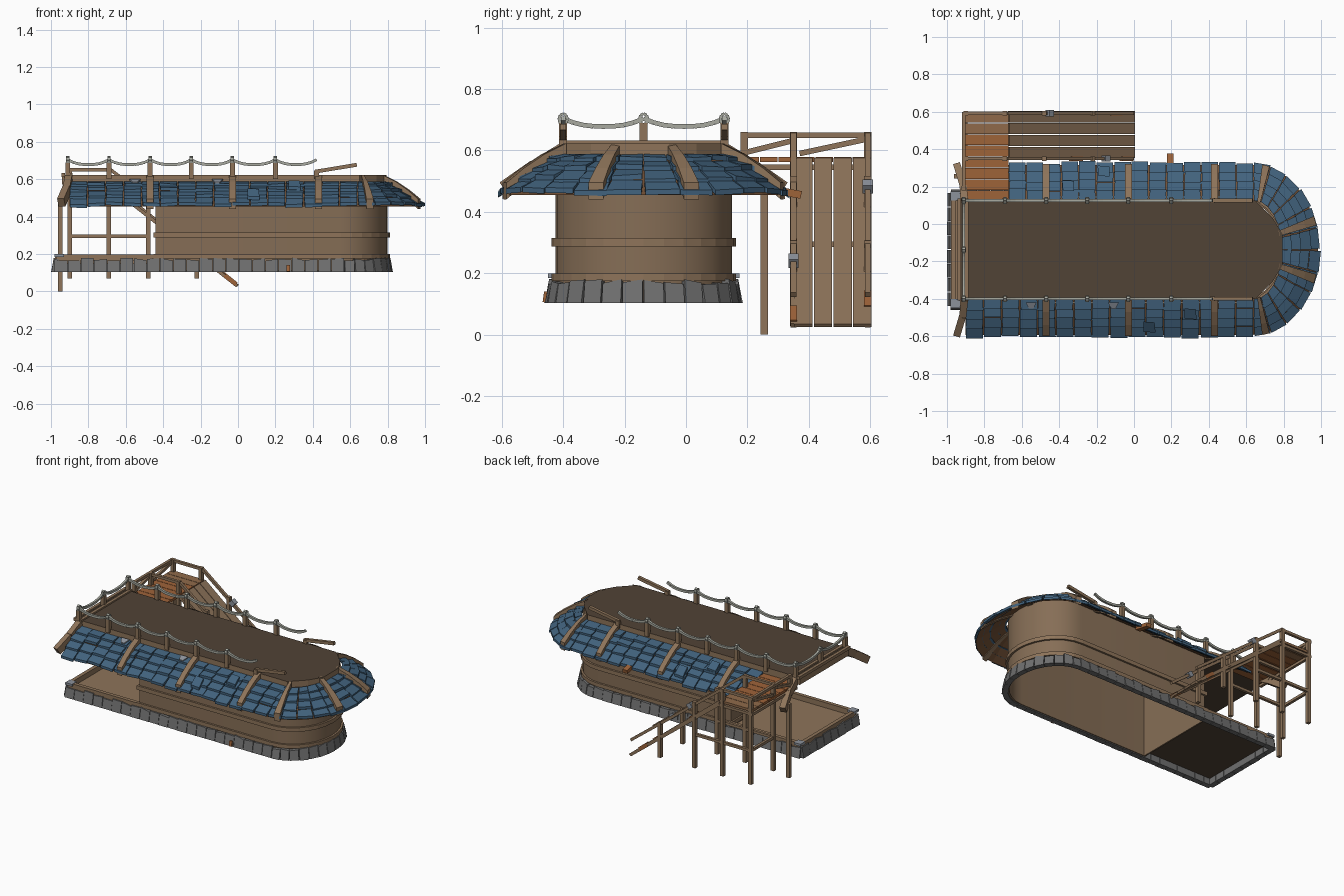
import bpy, bmesh, math, random
from mathutils import Vector as V

random.seed(4)
if "Cube" in bpy.data.objects:
    bpy.data.objects.remove(bpy.data.objects["Cube"])


def material(name, *srgb):
    m = bpy.data.materials.new(name)
    m.use_nodes = True
    col = [((c / 255 + 0.055) / 1.055) ** 2.4 for c in srgb] + [1]
    m.diffuse_color = col
    node = next(n for n in m.node_tree.nodes if n.type == 'BSDF_PRINCIPLED')
    node.inputs["Base Color"].default_value = col
    node.inputs["Roughness"].default_value = 0.9
    return m


WOOD = material("weathered wood", 142, 116, 90)
WALL = material("wall wood", 134, 110, 86)
DARK = material("dark deck wood", 81, 67, 54)
ORANGE = material("fresh orange wood", 158, 99, 57)
WORN = material("worn orange wood", 144, 106, 74)
TILE = material("blue roof tile", 66, 99, 126)
STONE = material("grey stone", 112, 112, 112)
ROPE = material("pale rope", 168, 170, 160)
METAL = material("pale grey metal", 140, 146, 155)
UNDER = material("roof underside", 114, 80, 53)


def finish(name, bm, *mats, rule=None):
    bmesh.ops.recalc_face_normals(bm, faces=bm.faces)
    bm.normal_update()
    if rule:
        for f in bm.faces:
            f.material_index = rule(f)
    me = bpy.data.meshes.new(name)
    bm.to_mesh(me)
    bm.free()
    for m in mats:
        me.materials.append(m)
    ob = bpy.data.objects.new(name, me)
    bpy.context.collection.objects.link(ob)
    return ob


def prism(bm, lo, hi):
    a = [bm.verts.new(p) for p in lo]
    b = [bm.verts.new(p) for p in hi]
    bm.faces.new(a[::-1])
    bm.faces.new(b)
    for i in range(len(a)):
        j = (i + 1) % len(a)
        bm.faces.new((a[i], a[j], b[j], b[i]))


def beam(bm, a, b, w, h=None):
    a, b = V(a), V(b)
    d = (b - a).normalized()
    side = V((1, 0, 0)) if abs(d.z) > 0.99 else d.cross(V((0, 0, 1))).normalized()
    up = side.cross(d)
    s, u = side * w / 2, up * (h or w) / 2
    ring = (s + u, u - s, -s - u, s - u)
    prism(bm, [a + r for r in ring], [b + r for r in ring])


def beams(name, mat, w, pairs, h=None):
    bm = bmesh.new()
    for a, b in pairs:
        beam(bm, a, b, w, h)
    return finish(name, bm, mat)


def outline(x0, cx, tip, half, n=14):
    """Plan with a square end at x0 and a rounded end at tip."""
    arc = [math.pi * (i / n - 0.5) for i in range(n + 1)]
    return [(x0, -half - MID), *((cx + (tip - cx) * math.cos(a), half * math.sin(a) - MID)
            for a in arc), (x0, half - MID)]


def ring(name, inner, outer, z0, z1, mat):
    bm = bmesh.new()
    loops = [[bm.verts.new((x, y, z)) for x, y in o]
             for o, z in ((inner, z0), (outer, z0), (outer, z1), (inner, z1))]
    n = len(inner)
    for k in range(4):
        p, q = loops[k], loops[(k + 1) % 4]
        for i in range(n):
            j = (i + 1) % n
            bm.faces.new((p[i], p[j], q[j], q[i]))
    return finish(name, bm, mat)


MID = 0.138

# Walls with two bands
wall_in, wall_out = outline(-0.43, 0.55, 0.79, 0.277), outline(-0.44, 0.55, 0.80, 0.287)
wall_band = outline(-0.452, 0.55, 0.813, 0.3)
walls = ring("walls", wall_in, wall_out, 0.11, 0.58, WALL)
ring("middle_band", wall_out, wall_band, 0.288, 0.315, WOOD)
ring("foot_band", wall_out, wall_band, 0.175, 0.2, WOOD)

# Stone foundation: one tapered block per step around the plan
path = [V((x, y)) for x, y in outline(-0.98, 0.57, 0.81, 0.303)]
path.append(path[0])
bm = bmesh.new()
for p, q in zip(path, path[1:]):
    n = max(1, round((q - p).length / 0.072))
    for i in range(n):
        a, b = p.lerp(q, i / n), p.lerp(q, (i + 0.96) / n)
        out = V((b.y - a.y, a.x - b.x)).normalized()
        tops = [random.uniform(0.163, 0.181) for _ in range(2)]
        o = 0.016 + random.uniform(0, 0.004)
        prism(bm, [(*c, 0.104) for c in (a - out * .02, b - out * .02, b + out * o, a + out * o)],
              [(*c, tops[k]) for c, k in ((a - out * .02, 0), (b - out * .02, 1),
                                          (b + out * .005, 1), (a + out * .005, 0))])
finish("foundation_stones", bm, STONE)
beams("foundation_patch", ORANGE, 0.02, [((0.268, -0.457, 0.105), (0.268, -0.452, 0.14))])

# Porch floor with a raised rim
bm = bmesh.new()
beam(bm, (-0.97, -MID, 0.155), (-0.44, -MID, 0.155), 0.58, 0.015)
finish("porch_floor", bm, WOOD, DARK, rule=lambda f: int(f.normal.z < -0.5))
lo, hi = -0.425, 0.15
beams("porch_rim", WOOD, 0.025, [((-0.97, lo, .18), (-0.44, lo, .18)), ((-0.97, hi, .18), (-0.44, hi, .18)),
                                ((-0.965, lo, .18), (-0.965, hi, .18))], 0.035)
beams("corner_plates", METAL, 0.05, [((-0.98, y, .192), (-0.93, y, .192)) for y in (lo, hi)], 0.015)

# Upper deck
plan = [(-0.94, -0.4), (0.65, -0.4), (0.74, -0.31), (0.795, -0.22), (0.795, -0.055), (0.74, 0.035),
        (0.65, 0.125), (-0.94, 0.125)]
bm = bmesh.new()
prism(bm, [(x, y, 0.572) for x, y in plan], [(x, y, 0.622) for x, y in plan])
finish("upper_deck", bm, WOOD, DARK, rule=lambda f: int(abs(f.normal.z) > 0.5))
beams("deck_end_trim", WOOD, 0.02, [((x, -0.41, .622), (x, 0.135, .622)) for x in (-0.935, -0.895)])


def roof(s, t, dz=0.0):
    """Point on the skirt roof: s runs front, round the end (0 to 1), back; t runs inner to outer."""
    a = math.pi * (min(max(s, 0), 1) - 0.5)
    x = 0.64 + (0.15 + 0.2 * t) * math.cos(a) + min(s, 0) - max(s - 1, 0)
    y = (0.265 + 0.195 * t) * math.sin(a) - MID
    return V((x, y, 0.587 - 0.08 * t - 0.046 * t * t + dz))


# Roof underside sheet
bm = bmesh.new()
columns = [-1.54 + i * 1.54 / 16 for i in range(16)] + [i / 12 for i in range(12)] + \
          [1 + i * 1.31 / 14 for i in range(15)]
rows = [[bm.verts.new(roof(s, t, -0.012)) for s in columns] for t in (0, 0.5, 0.97)]
for p, q in zip(rows, rows[1:]):
    for i in range(len(p) - 1):
        bm.faces.new((p[i], p[i + 1], q[i + 1], q[i]))
finish("roof_underside", bm, UNDER)

# Overlapping roof tiles, each with a little wear
bm = bmesh.new()
ROWS = 4
for s0, s1 in zip(columns, columns[1:]):
    shift = random.uniform(-0.02, 0.02)
    for r in range(ROWS):
        gap = (s1 - s0) * 0.03
        j = [random.uniform(-0.004, 0.004) for _ in range(3)]
        t0, t1 = r / ROWS, (r + 1) / ROWS + random.uniform(0, 0.06) + shift
        quad = [(s0 + gap, t0, 0.002), (s1 - gap, t0, 0.002),
                (s1 - gap + j[0], t1, 0.017 + j[1]), (s0 + gap + j[0], t1, 0.017 + j[2])]
        prism(bm, [roof(s, t, z - 0.017) for s, t, z in quad], [roof(s, t, z) for s, t, z in quad])

# Loose tiles lying on top
for s, t in ((-0.56, 0.76), (-0.34, 0.4), (1.99, 0.4), (1.8, 0.8)):
    quad = [(s - .03, t - .15), (s + .03, t - .13), (s + .035, t + .15), (s - .03, t + .13)]
    prism(bm, [roof(*c, 0.012) for c in quad], [roof(*c, 0.03) for c in quad])
finish("roof_tiles", bm, TILE)

# Pale patches on the front slope
bm = bmesh.new()
for s in (-1.19, -0.75):
    quad = [(s - .03, .08), (s + .03, .08), (s + .012, .25), (s - .012, .25)]
    prism(bm, [roof(*c, 0.014) for c in quad], [roof(*c, 0.021) for c in quad])
finish("roof_patches", bm, METAL)

# Ribs over the tiles
bm = bmesh.new()
rib_x = (-0.47, -0.03, 0.43)
for s in [x - 0.64 for x in rib_x] + [0.06, 0.39, 0.61, 0.94] + [1.64 - x for x in rib_x]:
    for t0, t1 in ((-0.03, 0.35), (0.35, 0.7), (0.7, 1.0)):
        quad = [(s - .018, t0), (s + .018, t0), (s + .018, t1), (s - .018, t1)]
        prism(bm, [roof(*c, -0.02) for c in quad], [roof(*c, 0.034) for c in quad])
for side in (-1, 1):
    y = [side * o - MID for o in (0.26, 0.35, 0.45)]
    beam(bm, (-0.905, y[0], .6), (-0.915, y[1], .545), 0.038, 0.05)
    beam(bm, (-0.915, y[1], .545), (-0.945, y[2], .475), 0.038, 0.05)
finish("roof_ribs", bm, WOOD)
beams("broken_rafter_end", ORANGE, 0.035, [((0.195, 0.27, 0.475), (0.195, 0.375, 0.455))], 0.025)

# Deck posts, ropes and rope rings
post_x = (-0.91, -0.69, -0.47, -0.25, -0.03, 0.2, 0.42)
lines = [[(x, y) for x in post_x] for y in (-0.4, 0.125)] + [[(-0.91, y) for y in (-0.4, -MID, 0.125)]]
posts, ropes, rings = [], [], bmesh.new()
for line in lines:
    for x, y in line:
        top = 0.645 if x > 0.4 else 0.69
        posts.append(((x, y, 0.6), (x, y, top)))
        if x < 0.4:
            knot = [V((x, y, 0.702)) + V((0, 0.014 * math.cos(k), 0.018 * math.sin(k)))
                    for k in (i * math.pi / 4 for i in range(9))]
            for a, b in zip(knot, knot[1:]):
                beam(rings, a, b, 0.018, 0.009)
    for p, q in zip(line, line[1:]):
        sag = [V((*V(p).lerp(V(q), k / 8), 0.678 + 0.026 * abs(k / 4 - 1) ** 2.5)) for k in range(9)]
        ropes += zip(sag, sag[1:])
beams("deck_posts", WOOD, 0.026, posts)
beams("ropes", ROPE, 0.015, ropes)
finish("rope_rings", rings, ROPE)
beams("broken_rails", WOOD, 0.02, [((0.41, y, 0.64), (0.635, y, 0.677)) for y in (-0.4, 0.125)])

# Stair landing boards
TOP, FOOT, X0 = 0.57, 0.03, -0.67
bm = bmesh.new()
for i in range(8):
    y = 0.15 + i * 0.06
    beam(bm, (-0.915, y, TOP), (X0, y, TOP), 0.057, 0.016)
finish("landing_boards", bm, ORANGE, WORN, rule=lambda f: int(f.calc_center_median().y > 0.48))

# Sloping ramp boards
beams("ramp_boards", WOOD, 0.06, [((X0, 0.382 + i * 0.064, TOP), (0, 0.382 + i * 0.064, FOOT))
                                  for i in range(4)], 0.014)


def slope(x):
    return TOP + (FOOT - TOP) * (x - X0) / -X0


# Stair frame: posts, ties and handrails on both sides
sides = (0.35, 0.592)
frame = [((-0.95, 0.255, 0), (-0.95, 0.255, 0.5)), ((-0.91, 0.19, 0.55), (-0.91, 0.19, 0.66))]
rails = [((-0.9, sides[0], 0.295), (-0.9, sides[1], 0.295))]
for y in sides:
    for x in (-0.9, -0.69, -0.48, -0.22):
        frame.append(((x, y, 0.07), (x, y, 0.66 if x < X0 else slope(x) + 0.1)))
    rails += [((-0.91, y, 0.65), (-0.68, y, 0.65)), ((-0.68, y, 0.65), (-0.005, y, FOOT + 0.1)),
              ((X0, y, TOP - 0.02), (-0.005, y, FOOT)), ((-0.9, y, 0.295), (-0.47, y, 0.295)),
              ((-0.9, y, 0.545), (X0, y, 0.545))]
rails += [((-0.91, 0.18, 0.65), (-0.91, 0.6, 0.65)), ((-0.91, 0.2, 0.595), (-0.91, 0.34, 0.63)),
          ((-0.91, 0.37, 0.59), (-0.91, 0.58, 0.635)), ((-0.91, 0.12, 0.545), (-0.91, 0.6, 0.545))]
beams("stair_posts", WOOD, 0.024, frame)
beams("stair_rails", WOOD, 0.018, rails)

# Repairs on the handrails
clamps = ((-0.45, sides[1]), (-0.15, sides[0]))
beams("rail_clamps", METAL, 0.034, [((x - .013, y, slope(x) + .1), (x + .013, y, slope(x) + .08))
                                    for x, y in clamps])
beams("rail_patches", ORANGE, 0.024, [((x - .03, y, slope(x - .03)), (x + .03, y, slope(x + .03)))
                                      for x, y in ((-0.31, sides[0]), (-0.04, sides[0]), (-0.1, sides[1]))])

# Smooth the curved wall only
bpy.ops.object.select_all(action='DESELECT')
walls.select_set(True)
bpy.context.view_layer.objects.active = walls
bpy.ops.object.shade_smooth_by_angle(angle=math.radians(35))
